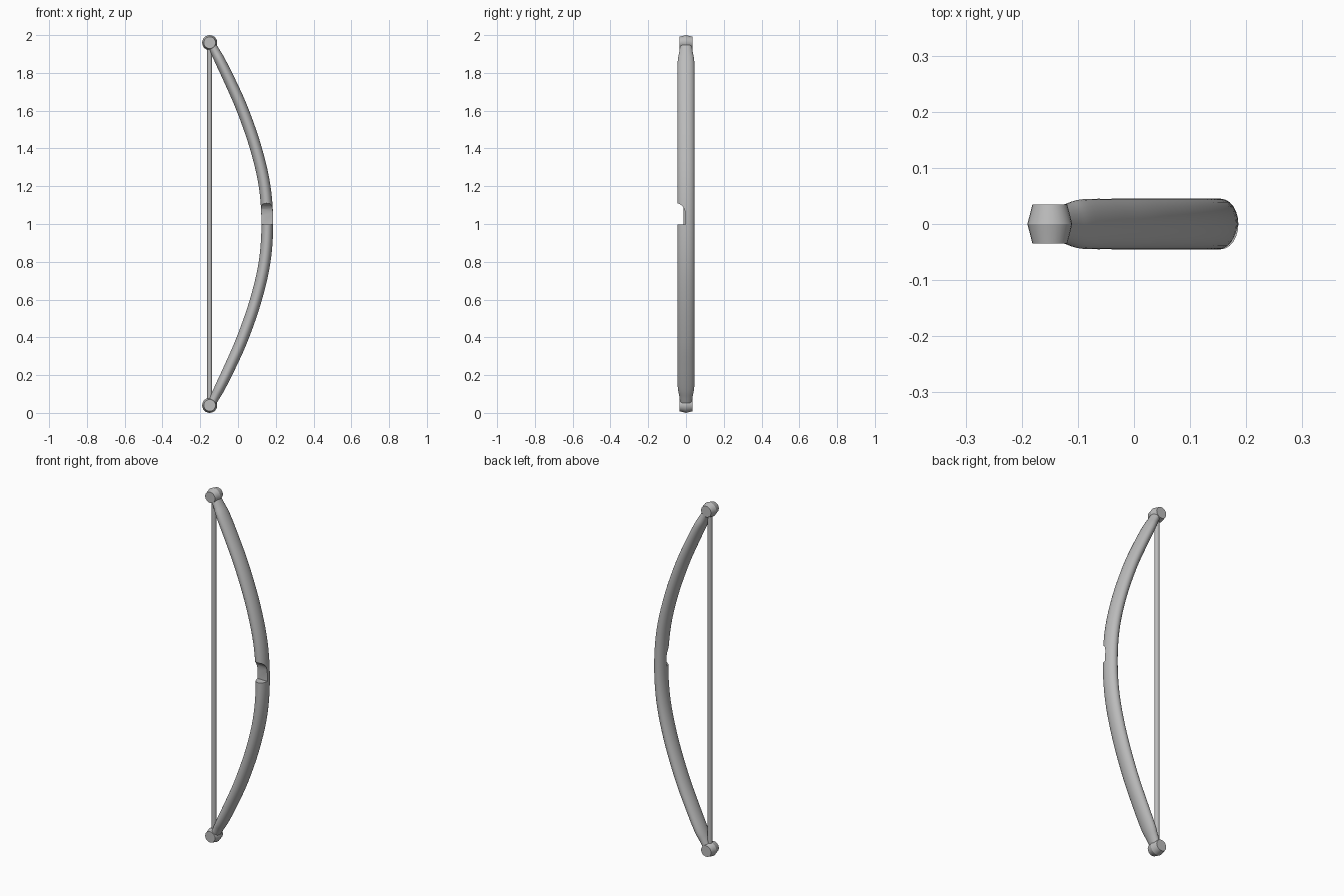
import bpy, bmesh, math
from mathutils import Vector

if "Cube" in bpy.data.objects:
    bpy.data.objects.remove(bpy.data.objects["Cube"])

grey = bpy.data.materials.new("plain grey")
grey.diffuse_color = (0.5, 0.5, 0.5, 1)
grey.use_nodes = True
grey.node_tree.nodes["Principled BSDF"].inputs["Base Color"].default_value = grey.diffuse_color


def finish(name, bm, angle=30):
    bmesh.ops.recalc_face_normals(bm, faces=bm.faces)
    me = bpy.data.meshes.new(name)
    bm.to_mesh(me)
    bm.free()
    ob = bpy.data.objects.new(name, me)
    bpy.context.collection.objects.link(ob)
    me.materials.append(grey)
    if angle:
        bpy.ops.object.select_all(action='DESELECT')
        ob.select_set(True)
        bpy.context.view_layer.objects.active = ob
        bpy.ops.object.shade_smooth_by_angle(angle=math.radians(angle))
    return ob


def loft(rings):
    # skin a list of vertex rings and cap both ends
    bm = bmesh.new()
    vr = [[bm.verts.new(p) for p in r] for r in rings]
    n = len(vr[0])
    for a, b in zip(vr, vr[1:]):
        for i in range(n):
            j = (i + 1) % n
            bm.faces.new((a[i], a[j], b[j], b[i]))
    bm.faces.new(vr[0])
    bm.faces.new(vr[-1])
    return bm


# half of the limb: height above the middle, x, half depth, half width
KEYS = [(0, .155, .031, .045), (.2, .141, .031, .045), (.4, .095, .031, .045),
        (.6, .026, .031, .045), (.75, -.040, .030, .045), (.86, -.093, .028, .044),
        (.91, -.119, .025, .036), (.955, -.142, .022, .030)]
keys = [(-k[0],) + k[1:] for k in KEYS[:0:-1]] + KEYS


def sample(keys, steps=5):
    # Catmull-Rom interpolation through the keys
    out = []
    vs = [Vector(k) for k in keys]
    vs = [2 * vs[0] - vs[1]] + vs + [2 * vs[-1] - vs[-2]]
    for i in range(1, len(vs) - 2):
        a, b, c, d = vs[i - 1:i + 3]
        for s in range(steps):
            t = s / steps
            out.append(0.5 * (2 * b + (c - a) * t + (2 * a - 5 * b + 4 * c - d) * t * t
                              + (3 * b - a - 3 * c + d) * t ** 3))
    return out + [vs[-2]]


# curved bow limb with oval section
pts = sample(keys)
rings = []
for i, p in enumerate(pts):
    q, r = pts[max(i - 1, 0)], pts[min(i + 1, len(pts) - 1)]
    tan = Vector((r[1] - q[1], 0, r[0] - q[0])).normalized()
    nor = Vector((tan.z, 0, -tan.x))
    ctr = Vector((p[1], 0, 1 + p[0]))
    rings.append([ctr + nor * (p[2] * math.cos(a)) + Vector((0, p[3] * math.sin(a), 0))
                  for a in (math.tau * k / 24 for k in range(24))])
bow = finish("bow_limb", loft(rings), 0)

# arrow rest notch cut in the front
prof = [(-.1, .998), (-.003, .998), (-.003, 1.06), (-.009, 1.08), (-.02, 1.096),
        (-.034, 1.106), (-.05, 1.112), (-.1, 1.112)]
cutter = finish("notch_cutter", loft([[(x, y, z) for y, z in prof] for x in (0, .3)]), 0)
cutter.hide_render = True
mod = bow.modifiers.new("notch", 'BOOLEAN')
mod.operation = 'DIFFERENCE'
mod.solver = 'EXACT'
mod.object = cutter
bpy.ops.object.select_all(action='DESELECT')
bow.select_set(True)
bpy.context.view_layer.objects.active = bow
bpy.ops.object.modifier_apply(modifier="notch")
bpy.data.objects.remove(cutter)
bpy.ops.object.shade_smooth_by_angle(angle=math.radians(30))

# barrel shaped end knobs
for name, z in (("upper_knob", 1.96), ("lower_knob", .04)):
    finish(name, loft([[(-.15 + r * math.cos(a), y, z + r * math.sin(a))
                        for a in (math.tau * k / 24 for k in range(24))]
                       for y, r in ((-.035, .031), (0, .04), (.035, .031))]), 25)

# bow string
finish("string", loft([[(-.15 + .013 * math.cos(a), .013 * math.sin(a), z)
                        for a in (math.tau * k / 12 for k in range(12))]
                       for z in (.04, 1.96)]), 40)
